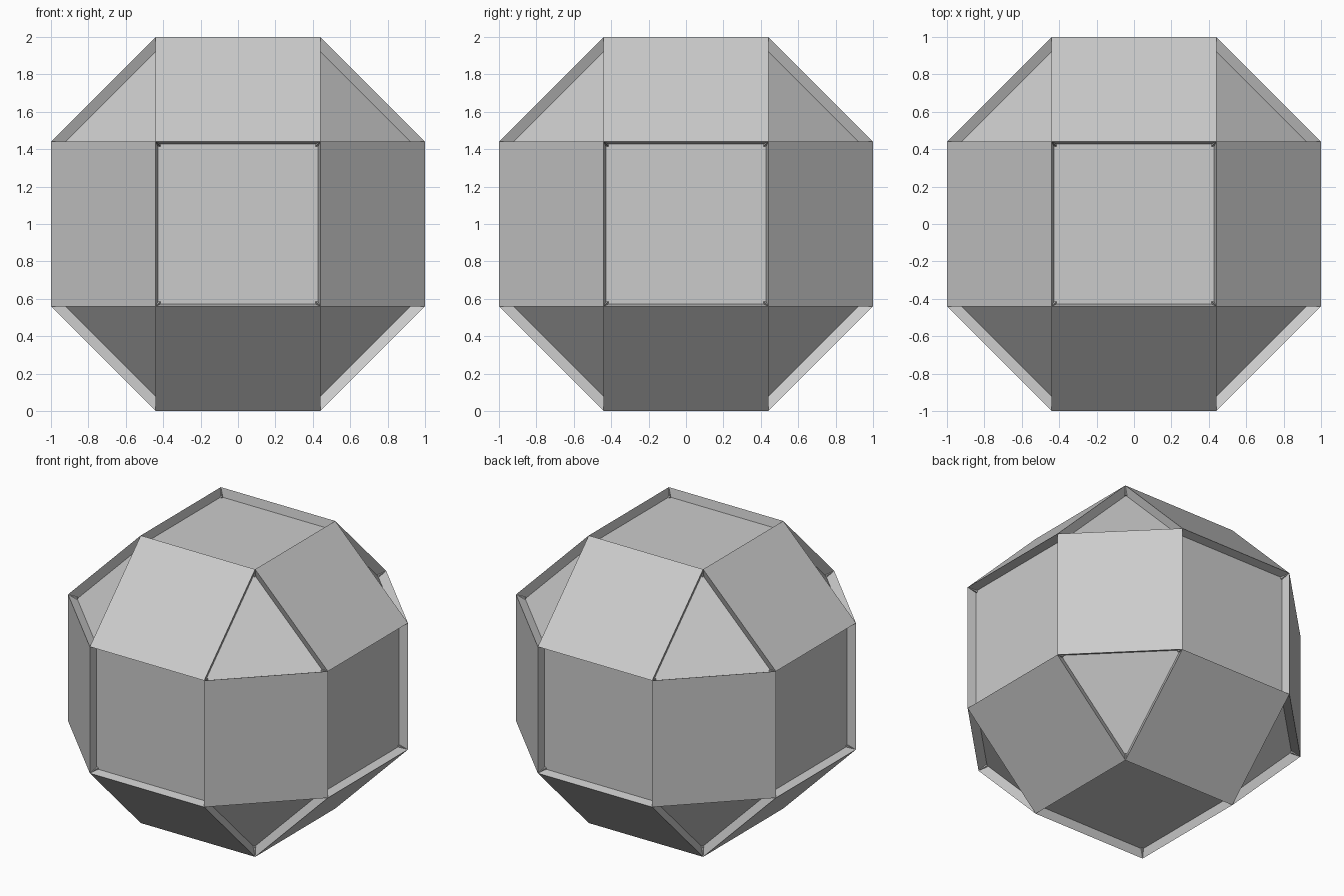
import bpy, bmesh

if "Cube" in bpy.data.objects:
    bpy.data.objects.remove(bpy.data.objects["Cube"])

HALF = 1.0        # half of the overall size
FLAT = 0.44       # half width of each square panel
WALL = 0.011      # slight taper of the recess walls
DEPTH = 0.06      # how far the panels are sunk

# Ball body: a cube with all edges chamfered (18 squares, 8 triangles)
bm = bmesh.new()
bmesh.ops.create_cube(bm, size=2 * HALF)
bmesh.ops.bevel(bm, geom=bm.edges[:], offset=HALF - FLAT, offset_type='OFFSET',
                segments=1, profile=0.5, affect='EDGES')
bm.normal_update()

# Sunken panels: the 6 axis squares and 8 corner triangles; the 12 chamfers stay flush
panels = [f for f in bm.faces if sum(abs(c) > 0.1 for c in f.normal) != 2]
bmesh.ops.inset_individual(bm, faces=panels, thickness=WALL, depth=-DEPTH,
                           use_even_offset=True)

# Stand the body on the ground
bmesh.ops.translate(bm, verts=bm.verts[:], vec=(0, 0, HALF))
bmesh.ops.recalc_face_normals(bm, faces=bm.faces[:])

mesh = bpy.data.meshes.new("panelled_ball")
bm.to_mesh(mesh)
bm.free()
ball = bpy.data.objects.new("panelled_ball", mesh)
bpy.context.collection.objects.link(ball)
